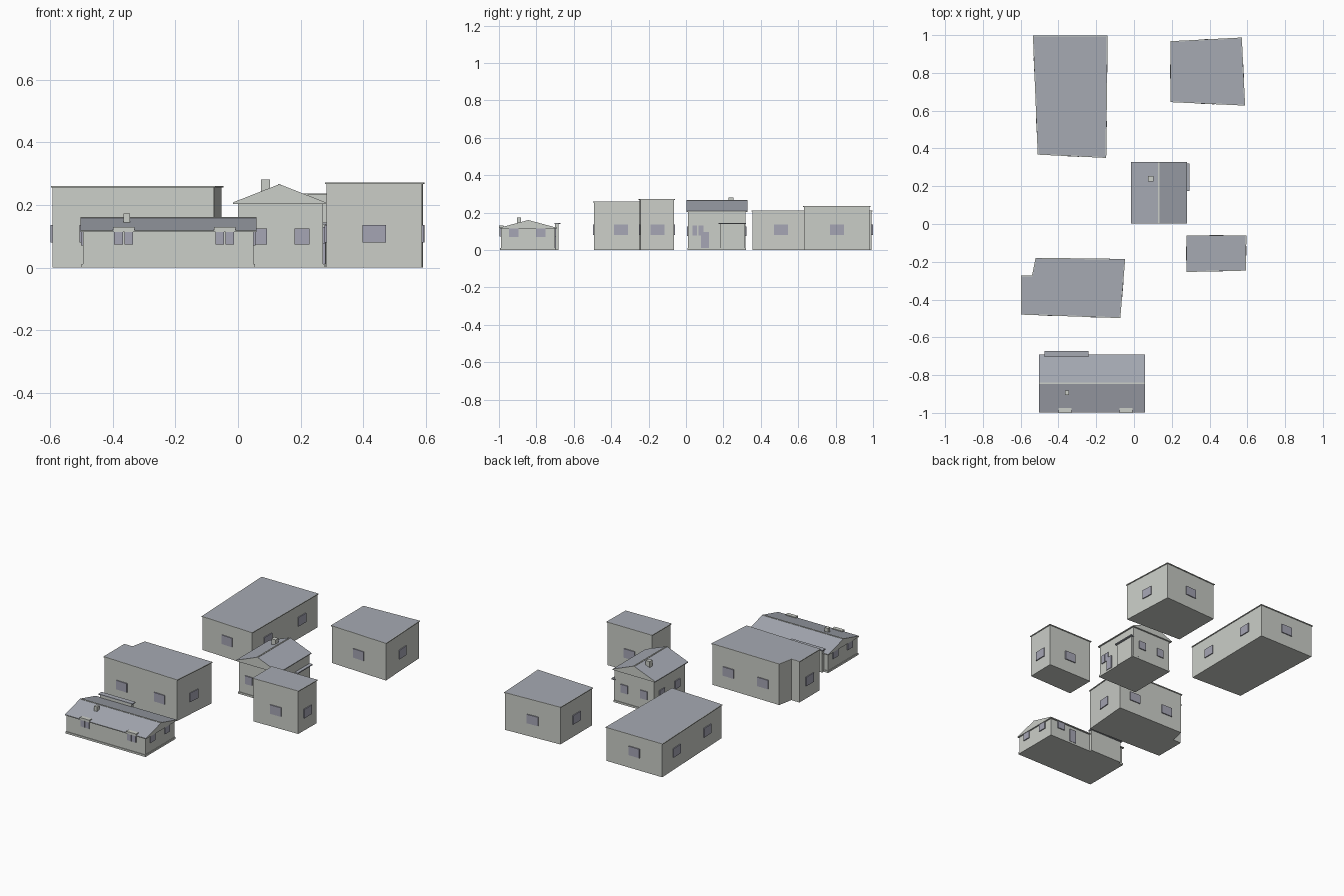
import bpy
import bmesh
from mathutils import Vector

cube = bpy.data.objects.get("Cube")
if cube:
    bpy.data.objects.remove(cube, do_unlink=True)


def material(name, rgb):
    m = bpy.data.materials.new(name)
    m.use_nodes = True
    m.diffuse_color = (*rgb, 1)
    m.node_tree.nodes["Principled BSDF"].inputs["Base Color"].default_value = (*rgb, 1)
    return m


WALL = material("pale plaster", (0.60, 0.62, 0.58))
ROOF = material("slate grey", (0.38, 0.40, 0.45))
GLASS = material("window grey", (0.38, 0.38, 0.46))


def finish(name, bm, *mats):
    bmesh.ops.recalc_face_normals(bm, faces=bm.faces)
    mesh = bpy.data.meshes.new(name)
    bm.to_mesh(mesh)
    bm.free()
    for m in mats:
        mesh.materials.append(m)
    ob = bpy.data.objects.new(name, mesh)
    bpy.context.collection.objects.link(ob)
    return ob


def extrude(bm, points, shift):
    face = bm.faces.new([bm.verts.new(p) for p in points])
    new = bmesh.ops.extrude_face_region(bm, geom=[face])["geom"]
    bmesh.ops.translate(bm, vec=shift, verts=[v for v in new if isinstance(v, bmesh.types.BMVert)])


def prism(name, outline, z0, z1, mat):
    bm = bmesh.new()
    extrude(bm, [(x, y, z0) for x, y in outline], (0, 0, z1 - z0))
    return finish(name, bm, mat)


def rect(x0, x1, y0, y1):
    return [(x0, y0), (x1, y0), (x1, y1), (x0, y1)]


def box(name, x0, x1, y0, y1, z0, z1, mat):
    return prism(name, rect(x0, x1, y0, y1), z0, z1, mat)


def grow(outline, d):
    # push a counter-clockwise outline outward by d
    out = []
    n = len(outline)
    for i in range(n):
        a, b, c = (Vector(outline[(i + k) % n]) for k in (-1, 0, 1))
        u, v = (b - a).normalized(), (c - b).normalized()
        n1, n2 = Vector((u.y, -u.x)), Vector((v.y, -v.x))
        out.append(tuple(b + (n1 + n2) * d / (1 + n1.dot(n2))))
    return out


def pane(name, a, b, t, width, z0, z1, depth=0.006):
    # plate on the wall running from a to b, at fraction t
    a, b = Vector(a), Vector(b)
    u = (b - a).normalized()
    out = Vector((u.y, -u.x)) * depth
    p, q = a.lerp(b, t) - u * width / 2, a.lerp(b, t) + u * width / 2
    prism(name, [p, q, q + out, p + out], z0, z1, GLASS)


def flat_block(name, outline, height, windows):
    prism(name + "_walls", outline, 0, height - 0.005, WALL)
    # roof slab with a slim pale rim
    bm = bmesh.new()
    extrude(bm, [(x, y, height - 0.005) for x, y in grow(outline, 0.005)], (0, 0, 0.005))
    bmesh.ops.recalc_face_normals(bm, faces=bm.faces)
    top = [f for f in bm.faces if f.normal.z > 0.9]
    bmesh.ops.inset_region(bm, faces=top, thickness=0.006)
    for f in top:
        f.material_index = 1
    finish(name + "_roof", bm, WALL, ROOF)
    for side, spots in windows.items():
        for t in spots:
            pane(name + "_window", outline[side], outline[(side + 1) % len(outline)],
                 t, 0.075, 0.08, 0.136)


def gable_roof(name, x0, x1, y0, y1, eave, ridge, along_x):
    # triangular roof body: slate slopes, plaster ends and soffit
    bm = bmesh.new()
    if along_x:
        m = (y0 + y1) / 2
        tri = [(x0, y0, eave), (x0, y1, eave), (x0, y1, eave + 0.005), (x0, m, ridge), (x0, y0, eave + 0.005)]
        extrude(bm, tri, (x1 - x0, 0, 0))
        box(name + "_ridge_cap", x0, x1, m - 0.004, m + 0.004, ridge - 0.004, ridge + 0.001, WALL)
    else:
        m = (x0 + x1) / 2
        tri = [(x0, y0, eave), (x1, y0, eave), (x1, y0, eave + 0.005), (m, y0, ridge), (x0, y0, eave + 0.005)]
        extrude(bm, tri, (0, y1 - y0, 0))
        box(name + "_ridge_cap", m - 0.004, m + 0.004, y0, y1, ridge - 0.004, ridge + 0.001, WALL)
    bmesh.ops.recalc_face_normals(bm, faces=bm.faces)
    for f in bm.faces:
        f.material_index = int(f.normal.z > 0.1)
    finish(name + "_roof", bm, WALL, ROOF)


def chimney(name, x, y, z0, z1, r):
    box(name + "_chimney", x - r, x + r, y - r, y + r, z0, z1, WALL)


# Flat-roofed blocks
PAIR, ONE = (0.24, 0.76), (0.5,)
flat_block("long_block", [(-0.505, 0.372), (-0.152, 0.355), (-0.145, 0.993), (-0.53, 0.993)], 0.212,
           {0: ONE, 1: PAIR, 2: ONE, 3: PAIR})
flat_block("back_block", [(0.197, 0.65), (0.583, 0.632), (0.566, 0.982), (0.197, 0.963)], 0.236,
           {i: ONE for i in range(4)})
flat_block("tall_block", [(0.282, -0.249), (0.587, -0.242), (0.59, -0.065), (0.282, -0.065)], 0.272,
           {0: ONE, 1: ONE, 2: ONE, 3: ONE})
flat_block("notched_block", [(-0.592, -0.475), (-0.077, -0.493), (-0.052, -0.19), (-0.517, -0.184),
                             (-0.536, -0.278), (-0.592, -0.278)], 0.26,
           {0: PAIR, 1: (0.48,), 2: PAIR, 5: ONE})

# Low house with its ridge along x
low = rect(-0.495, 0.05, -0.99, -0.70)
prism("low_house_walls", low, 0, 0.118, WALL)
prism("low_house_plinth", grow(low, 0.004), 0, 0.012, WALL)
gable_roof("low_house", -0.503, 0.059, -0.997, -0.69, 0.114, 0.16, True)
chimney("low_house", -0.355, -0.893, 0.13, 0.173, 0.011)
for cx in (-0.365, -0.042):
    box("low_house_window_hood", cx - 0.034, cx + 0.034, -1.0, -0.975, 0.118, 0.13, WALL)
    for dx in (-0.016, 0.016):
        pane("low_house_front_window", low[0], low[1], (cx + dx + 0.495) / 0.545, 0.028, 0.073, 0.114)
for side in (1, 3):
    for t in (0.24, 0.735):
        pane("low_house_end_window", low[side], low[(side + 1) % 4], t, 0.05, 0.07, 0.114)
pane("low_house_back_door", low[2], low[3], 0.3, 0.045, 0.012, 0.095)
pane("low_house_back_window", low[2], low[3], 0.14, 0.05, 0.07, 0.114)
box("low_house_porch", -0.468, -0.247, -0.70, -0.681, 0, 0.138, WALL)
box("low_house_porch_roof", -0.475, -0.24, -0.704, -0.672, 0.138, 0.144, ROOF)

# Tall house with its ridge along y
mid = rect(0, 0.272, 0.011, 0.318)
prism("mid_house_walls", mid, 0, 0.208, WALL)
prism("mid_house_plinth", grow(mid, 0.004), 0, 0.012, WALL)
gable_roof("mid_house", -0.016, 0.28, 0.002, 0.328, 0.203, 0.266, False)
chimney("mid_house", 0.088, 0.24, 0.22, 0.281, 0.014)
for side in (0, 2, 3):
    for t in (0.25, 0.75):
        pane("mid_house_window", mid[side], mid[(side + 1) % 4], t, 0.048, 0.074, 0.125)
for y in (0.047, 0.08):
    pane("mid_house_side_window", mid[1], mid[2], (y - 0.011) / 0.307, 0.026, 0.077, 0.13)
pane("mid_house_door", mid[1], mid[2], 0.295, 0.042, 0.012, 0.095, 0.008)
box("mid_house_porch", 0.272, 0.281, 0.181, 0.314, 0, 0.138, WALL)
box("mid_house_porch_roof", 0.268, 0.293, 0.174, 0.321, 0.138, 0.144, ROOF)
